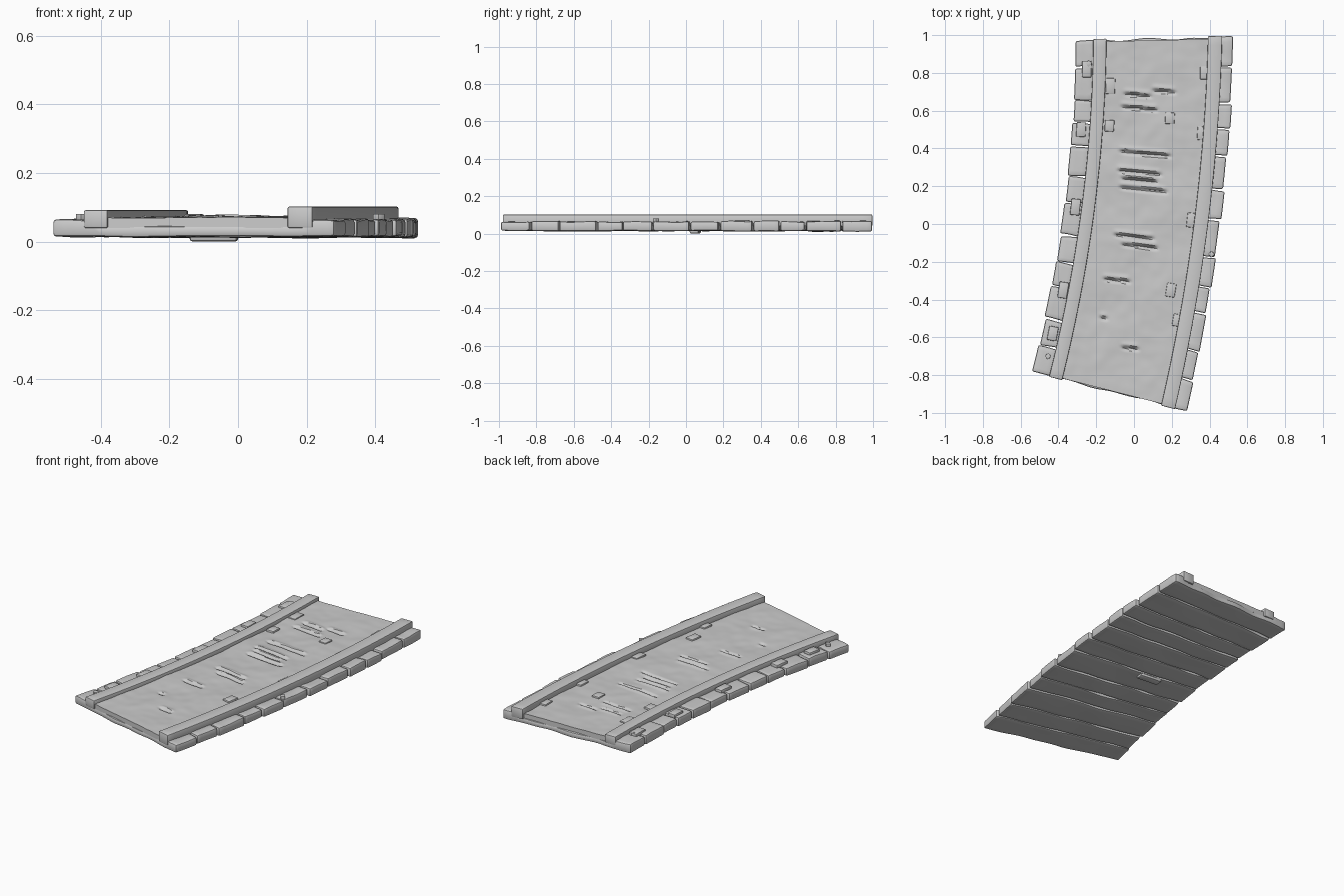
import bpy, bmesh, math, random
from mathutils import Vector, noise

random.seed(4)
if "Cube" in bpy.data.objects:
    bpy.data.objects.remove(bpy.data.objects["Cube"])

stone = bpy.data.materials.new("worn_grey")
stone.use_nodes = True
GREY = (0.6, 0.6, 0.6, 1)
stone.diffuse_color = GREY
stone.node_tree.nodes["Principled BSDF"].inputs["Base Color"].default_value = GREY

# Curved long edges: back, middle and front points of each
LEFT = [Vector(p) for p in ((-0.31, 0.97), (-0.37, 0.10), (-0.54, -0.78))]
RIGHT = [Vector(p) for p in ((0.53, 0.99), (0.455, 0.0), (0.28, -0.99))]


def along(p, t):
    """Smooth curve through three points."""
    return (p[0] * (1 - t) * (1 - 2 * t) + p[1] * 4 * t * (1 - t)
            + p[2] * t * (2 * t - 1))


def place(t, u):
    """Point on the bend: t runs back to front, u runs across."""
    return along(LEFT, t).lerp(along(RIGHT, t), u)


def finish(bm, name, bevel):
    bmesh.ops.recalc_face_normals(bm, faces=bm.faces)
    if bevel:
        sharp = [e for e in bm.edges if e.calc_face_angle(0) > 0.8]
        bmesh.ops.bevel(bm, geom=sharp, offset=bevel, segments=2,
                        profile=0.5, affect='EDGES')
    mesh = bpy.data.meshes.new(name)
    bm.to_mesh(mesh)
    bm.free()
    mesh.materials.append(stone)
    ob = bpy.data.objects.new(name, mesh)
    bpy.context.collection.objects.link(ob)
    bpy.ops.object.select_all(action='DESELECT')
    ob.select_set(True)
    bpy.context.view_layer.objects.active = ob
    bpy.ops.object.shade_smooth_by_angle(angle=math.radians(35))
    return ob


def slab(name, t0, t1, u0, u1, nt, nu, low, high, bevel, wobble=0.0):
    """Closed block following the bend; low and high give z at (x, y, u)."""
    bm = bmesh.new()
    layers = []
    for height in (low, high):
        grid = []
        for i in range(nt + 1):
            row = []
            for j in range(nu + 1):
                u = u0 + (u1 - u0) * j / nu
                p = place(t0 + (t1 - t0) * i / nt, u)
                if wobble and i in (0, nt):
                    p.y += wobble * noise.noise(Vector((p.x * 7, t0 * 90 + i, 0)))
                row.append(bm.verts.new((p.x, p.y, height(p.x, p.y, u))))
            grid.append(row)
        layers.append(grid)
    for g in layers:
        for i in range(nt):
            for j in range(nu):
                bm.faces.new((g[i][j], g[i][j + 1], g[i + 1][j + 1], g[i + 1][j]))
    # Side walls join the two layers around the border
    border = ([(0, j) for j in range(nu)] + [(i, nu) for i in range(nt)]
              + [(nt, j) for j in range(nu, 0, -1)] + [(i, 0) for i in range(nt, 0, -1)])
    a, b = layers
    for (i, j), (k, l) in zip(border, border[1:] + border[:1]):
        bm.faces.new((a[i][j], a[k][l], b[k][l], b[i][j]))
    return finish(bm, name, bevel)


def ripple(x, y, size, scale):
    return size * noise.noise(Vector((x * scale, y * scale, 2)))


# Crosswise planks with uneven ends, lowered in the middle under the bed
seams = [0, 0.08, 0.18, 0.25, 0.32, 0.41, 0.49, 0.59, 0.67, 0.74, 0.84, 0.92, 1]
for n, (t0, t1) in enumerate(zip(seams, seams[1:])):
    drop = random.uniform(0, 0.006)
    end = random.uniform(-0.004, 0.012)
    start = random.uniform(-0.004, 0.01)
    slab(f"plank_{n + 1}", t0 + 0.002 * (n > 0), t1 - 0.002 * (t1 < 1),
         start, 1 + end - 0.004, 6, 24,
         lambda x, y, u: 0.012 + drop * 0.6 + ripple(x, y, 0.005, 5),
         lambda x, y, u: (0.045 if 0.15 < u < 0.88
                          else 0.069 - drop + ripple(x, y, 0.006, 9)),
         0.009, 0.012)

# Grooves worn into the bed: x, y, length
grooves = [(0.16, 0.70, 0.13), (0.03, 0.61, 0.2), (0.06, 0.37, 0.28),
           (0.03, 0.27, 0.24), (0.03, 0.23, 0.2), (0.05, 0.18, 0.26),
           (0, -0.07, 0.22), (0.03, -0.12, 0.2), (-0.09, -0.3, 0.15),
           (-0.16, -0.5, 0.05), (0.02, 0.68, 0.15), (-0.02, -0.66, 0.1)]


def bed_top(x, y, u):
    z = 0.071 + ripple(x, y, 0.006, 5) + ripple(x, y, 0.002, 16)
    for gx, gy, length in grooves:
        across = y - gy + 0.1 * (x - gx)
        fade = max(0, min(1, (length / 2 - abs(x - gx)) / 0.02))
        z -= 0.016 * fade * math.exp(-(across / 0.008) ** 2)
        z += 0.005 * fade * math.exp(-((across - 0.02) / 0.012) ** 2)
    return z


slab("bed", 0.004, 0.998, 0.15, 0.88, 260, 56,
     lambda x, y, u: 0.04, bed_top, 0)

# Two raised rails
for name, u0, u1, top in (("right_rail", 0.112, 0.196, 0.092),
                          ("left_rail", 0.835, 0.925, 0.102)):
    slab(name, -0.004, 1.003, u0, u1, 40, 1,
         lambda x, y, u: 0.04, lambda x, y, u: top, 0.005)


def block(name, x, y, z, size, turn, bevel=0.005):
    bm = bmesh.new()
    bmesh.ops.create_cube(bm, size=1)
    bmesh.ops.scale(bm, vec=size, verts=bm.verts)
    ob = finish(bm, name, bevel)
    ob.location = (x, y, z)
    ob.rotation_euler.z = turn


# Fixing pads beside the rails
pads = [(-0.25, 0.82), (-0.28, 0.50), (-0.31, 0.09), (-0.375, -0.35), (-0.43, -0.58),
        (0.36, 0.48), (0.305, 0.02), (0.195, -0.35), (0.23, -0.51), (0.375, 0.8),
        (-0.125, 0.73), (-0.13, 0.52), (0.19, 0.56)]
for n, (x, y) in enumerate(pads):
    block(f"fixing_pad_{n + 1}", x, y, 0.067,
          (0.05, random.uniform(0.06, 0.09), 0.026), -0.12 + 0.12 * y)

# Square nail heads and a lump beneath
for n, (x, y) in enumerate([(0.41, -0.16), (-0.455, -0.70), (-0.24, 0.85)]):
    block(f"nail_{n + 1}", x, y, 0.07, (0.025, 0.025, 0.022), 0.7, 0.002)
block("under_lump", -0.07, 0.05, 0.0125, (0.14, 0.05, 0.025), -0.1, 0.01)
